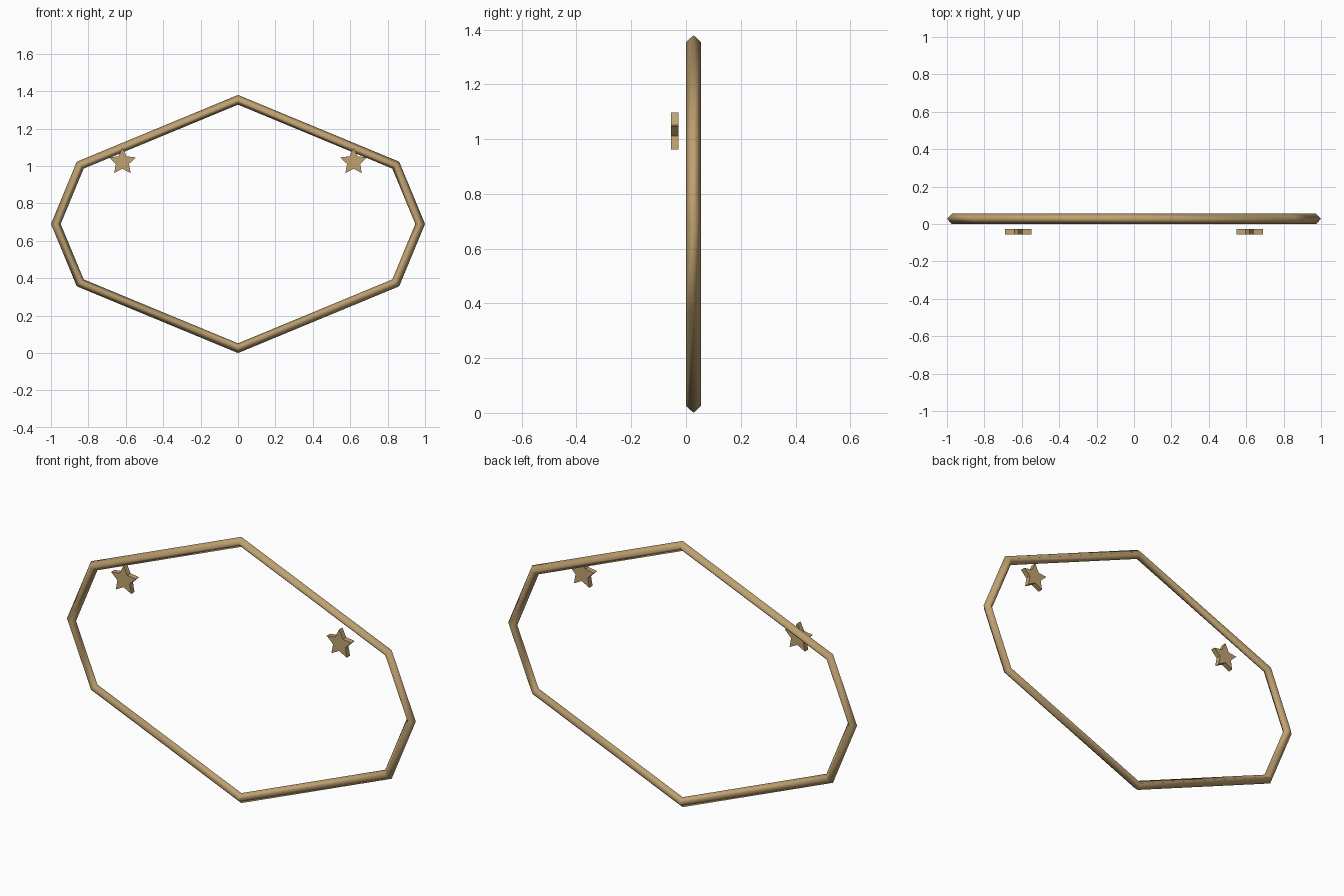
import bpy
import bmesh
import math
from mathutils import Vector

if "Cube" in bpy.data.objects:
    bpy.data.objects.remove(bpy.data.objects["Cube"])

brass = bpy.data.materials.new("antique_brass")
brass.diffuse_color = (0.52, 0.36, 0.165, 1)
brass.use_nodes = True
brass.node_tree.nodes["Principled BSDF"].inputs["Base Color"].default_value = brass.diffuse_color


def make_object(name, bm, smooth):
    bmesh.ops.recalc_face_normals(bm, faces=bm.faces)
    for f in bm.faces:
        f.smooth = smooth
    mesh = bpy.data.meshes.new(name)
    bm.to_mesh(mesh)
    bm.free()
    mesh.materials.append(brass)
    obj = bpy.data.objects.new(name, mesh)
    bpy.context.collection.objects.link(obj)
    return obj


# Eight-sided frame: diamond section swept round the outline with mitred corners
MID_Z, DEPTH, WIDTH = 0.69, 0.055, 0.052
outline = [(0, 0.69), (0.862, 0.333), (1, 0), (0.862, -0.333),
           (0, -0.69), (-0.862, -0.333), (-1, 0), (-0.862, 0.333)]
points = [Vector(p) for p in outline]
bm = bmesh.new()
rings = []
for i, p in enumerate(points):
    before = (points[i - 1] - p).normalized()
    after = (points[(i + 1) % len(points)] - p).normalized()
    inward = (before + after).normalized()
    ring = []
    for step, y in ((0, DEPTH / 2), (0.5, 0), (1, DEPTH / 2), (0.5, DEPTH)):
        q = p + inward * WIDTH * step
        ring.append(bm.verts.new((q.x, y, q.y + MID_Z)))
    rings.append(ring)
for i, ring in enumerate(rings):
    nxt = rings[(i + 1) % len(rings)]
    for j in range(4):
        k = (j + 1) % 4
        bm.faces.new((ring[j], ring[k], nxt[k], nxt[j]))
make_object("frame", bm, True)


# Five-pointed stars in front of the upper sides
def star(name, x, z, outer=0.0746, inner=0.037, front=-0.055, back=-0.028):
    bm = bmesh.new()
    verts = []
    for i in range(10):
        r = inner if i % 2 else outer
        a = math.pi / 2 + i * math.pi / 5
        verts.append(bm.verts.new((x + r * math.cos(a), front, z + r * math.sin(a))))
    face = bm.faces.new(verts)
    ext = bmesh.ops.extrude_face_region(bm, geom=[face], use_keep_orig=True)
    moved = [v for v in ext["geom"] if isinstance(v, bmesh.types.BMVert)]
    bmesh.ops.translate(bm, verts=moved, vec=(0, back - front, 0))
    make_object(name, bm, False)


for side, x in (("left", -0.618), ("right", 0.618)):
    star(side + "_star", x, 1.0224)
